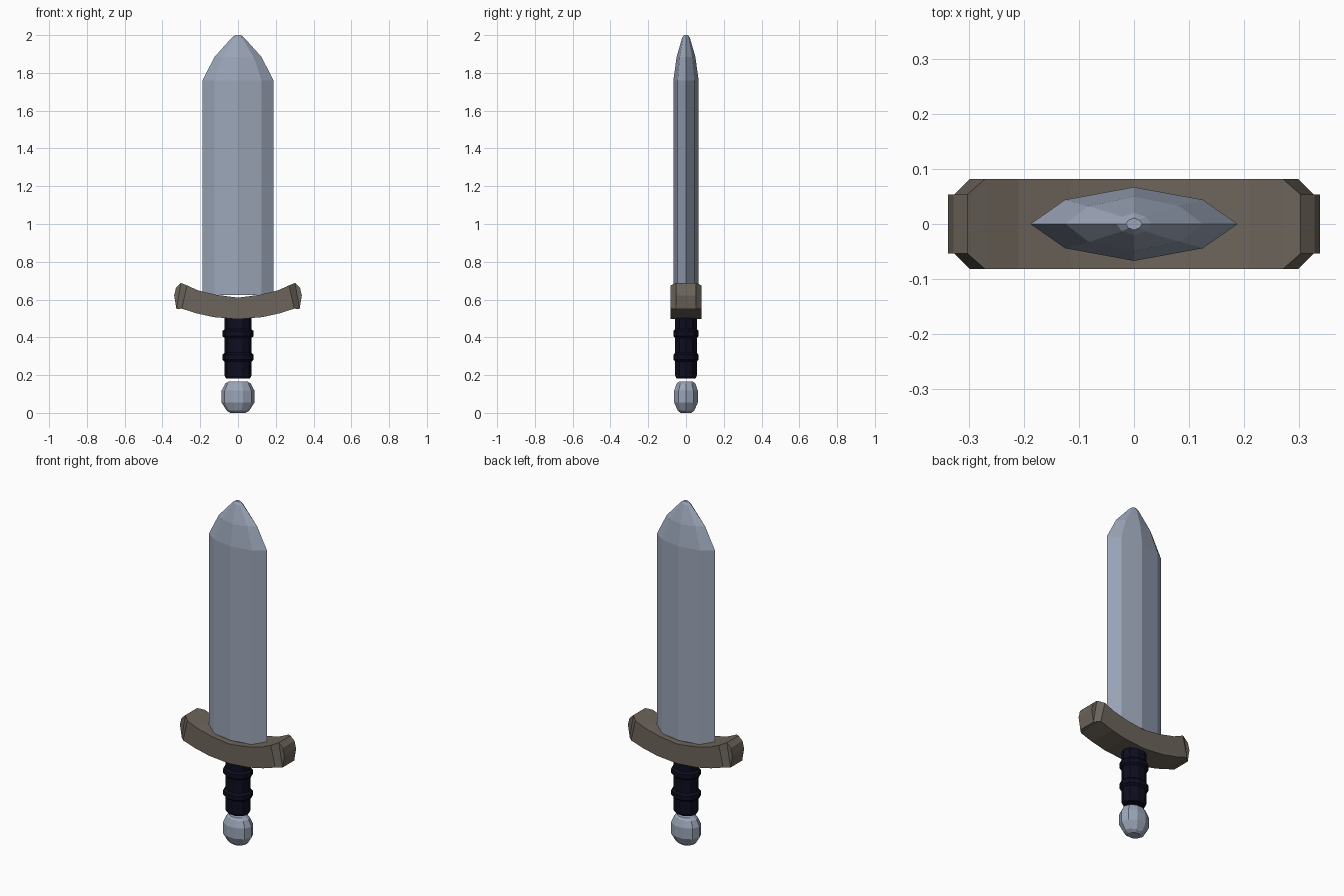
import bpy, bmesh, math

if "Cube" in bpy.data.objects:
    bpy.data.objects.remove(bpy.data.objects["Cube"])


def material(name, rgb):
    m = bpy.data.materials.new(name)
    m.diffuse_color = (*rgb, 1)
    m.use_nodes = True
    m.node_tree.nodes["Principled BSDF"].inputs["Base Color"].default_value = m.diffuse_color
    return m


STEEL = material("blue_grey_steel", (0.33, 0.38, 0.48))
BRONZE = material("dark_bronze", (0.150, 0.128, 0.104))
WRAP = material("dark_navy_wrap", (0.004, 0.004, 0.014))


def loft(name, rings, mat):
    """Skin a list of equal-length point rings and cap both ends."""
    bm = bmesh.new()
    vs = [[bm.verts.new(p) for p in ring] for ring in rings]
    n = len(vs[0])
    for a, b in zip(vs, vs[1:]):
        for i in range(n):
            j = (i + 1) % n
            bm.faces.new((a[i], a[j], b[j], b[i]))
    bm.faces.new(vs[0][::-1])
    bm.faces.new(vs[-1])
    bmesh.ops.recalc_face_normals(bm, faces=bm.faces)
    me = bpy.data.meshes.new(name)
    bm.to_mesh(me)
    bm.free()
    me.materials.append(mat)
    ob = bpy.data.objects.new(name, me)
    bpy.context.collection.objects.link(ob)
    return ob


def turned(name, profile, mat, n=10):
    """Oval lathe from (x radius, y radius, z) rows."""
    rings = [[(rx * math.cos(2 * math.pi * i / n), ry * math.sin(2 * math.pi * i / n), z)
              for i in range(n)] for rx, ry, z in profile]
    return loft(name, rings, mat)


# Blade: faceted lens section tapering to a blunt tip
section = [(0.188, 0), (0.125, 0.044), (0, 0.067), (-0.125, 0.044),
           (-0.188, 0), (-0.125, -0.044), (0, -0.067), (0.125, -0.044)]
levels = [(1, 1, 0.625), (1, 1, 1.76), (0.66, 0.74, 1.885),
          (0.17, 0.30, 1.987), (0.08, 0.16, 2.0)]
loft("blade", [[(x * sx, y * sy, z) for x, y in section] for sx, sy, z in levels], STEEL)

# Crossguard: (top x, top z, bottom x, bottom z, half depth), mirrored in x
half = [(0, 0.610, 0, 0.496, 0.082),
        (0.115, 0.625, 0.13, 0.507, 0.082),
        (0.21, 0.648, 0.22, 0.527, 0.082),
        (0.27, 0.675, 0.298, 0.552, 0.082),
        (0.302, 0.688, 0.326, 0.549, 0.054),
        (0.328, 0.664, 0.338, 0.622, 0.054)]
stations = [(-a, b, -c, d, e) for a, b, c, d, e in half[:0:-1]] + half
loft("crossguard", [[(tx, -d, tz), (tx, d, tz), (bx, d, bz), (bx, -d, bz)]
                    for tx, tz, bx, bz, d in stations], BRONZE)

# Grip with two raised bands
turned("grip", [(0.064, 0.054, 0.183), (0.071, 0.060, 0.198), (0.071, 0.060, 0.53)], WRAP)
for label, z in (("lower", 0.295), ("upper", 0.42)):
    turned(label + "_grip_band",
           [(0.070, 0.060, z - 0.024), (0.083, 0.070, z - 0.013),
            (0.083, 0.070, z + 0.013), (0.070, 0.060, z + 0.024)], WRAP)

# Pommel
turned("pommel", [(0.040, 0.030, 0.0), (0.060, 0.046, 0.012), (0.087, 0.066, 0.055),
                  (0.087, 0.066, 0.118), (0.068, 0.052, 0.155), (0.052, 0.040, 0.165)], STEEL)
